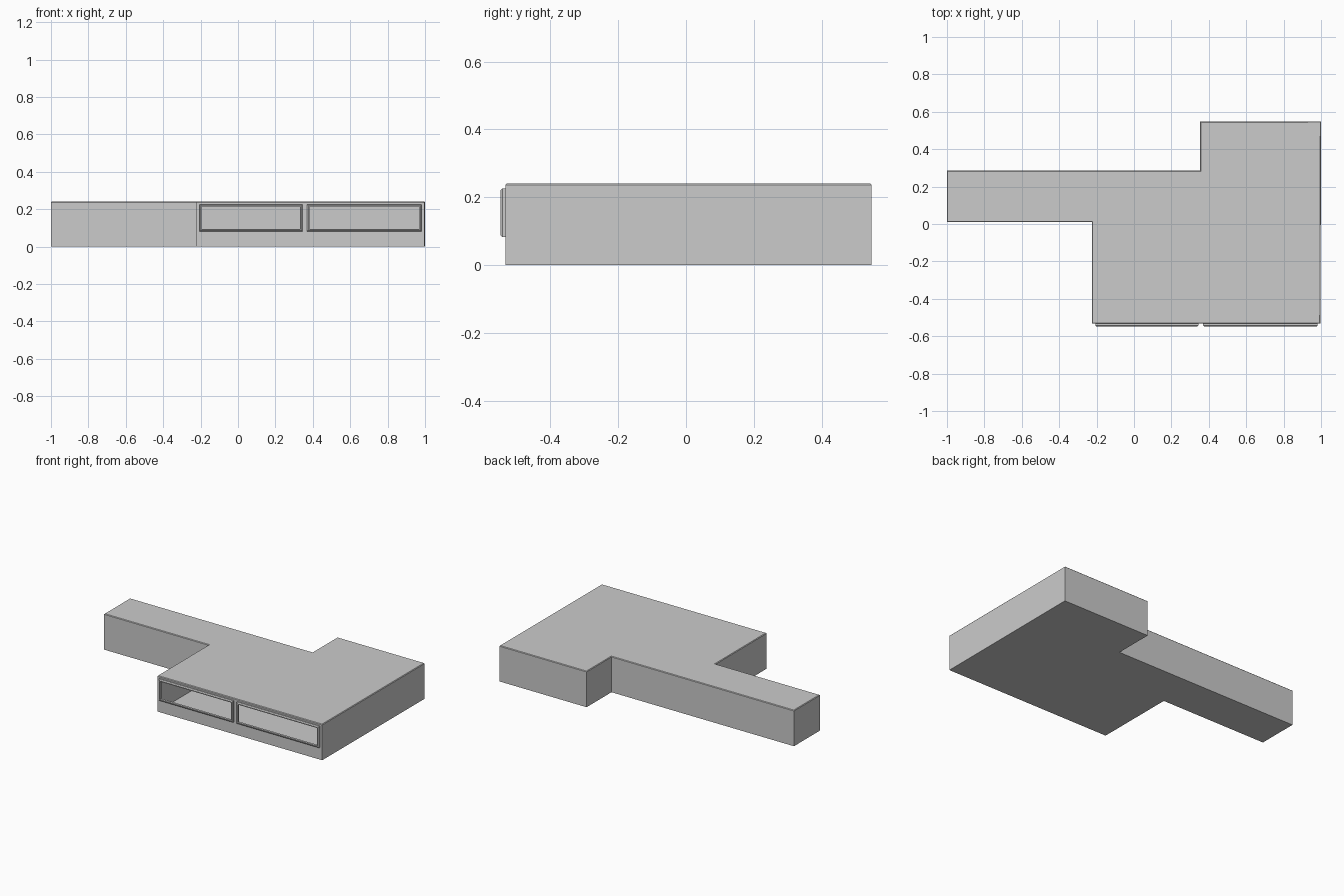
import bpy
import bmesh
from mathutils import Vector

if "Cube" in bpy.data.objects:
    bpy.data.objects.remove(bpy.data.objects["Cube"])

H = 0.24          # wall height
EDGE = 0.004      # small chamfer round the roof
FRONT = -0.533    # plane of the front wall
LIP = 0.012       # width of the door frames
Z0, Z1 = 0.082, 0.226
DOORS = [(-0.207, 0.344), (0.370, 0.982)]
PLAN = [(-0.225, FRONT), (0.997, FRONT), (1, 0.548), (0.353, 0.548),
        (0.353, 0.285), (-1, 0.285), (-1, 0.01), (-0.225, 0.01)]


def finish(name, bm):
    bmesh.ops.remove_doubles(bm, verts=bm.verts, dist=1e-5)
    mesh = bpy.data.meshes.new(name)
    bm.to_mesh(mesh)
    bm.free()
    obj = bpy.data.objects.new(name, mesh)
    bpy.context.collection.objects.link(obj)
    return obj


def face(bm, points):
    return bm.faces.new([bm.verts.new(p) for p in points])


def inset_plan(d):
    """Move each corner of the plan inward by d along both walls' normals."""
    pts = [Vector(p) for p in PLAN]
    out = []
    for i, p in enumerate(pts):
        a = (p - pts[i - 1]).normalized()
        b = (pts[(i + 1) % len(pts)] - p).normalized()
        out.append(p - d * Vector((a.y + b.y, -a.x - b.x)))
    return out


# Hollow walls (front wall is made separately), chamfer, roof and floor
bm = bmesh.new()
top = inset_plan(EDGE)
n = len(PLAN)
for i in range(n):
    j = (i + 1) % n
    p, q = PLAN[i], PLAN[j]
    if i > 0:
        face(bm, [(*p, 0), (*q, 0), (*q, H - EDGE), (*p, H - EDGE)])
    face(bm, [(*p, H - EDGE), (*q, H - EDGE), (*top[j], H), (*top[i], H)])
face(bm, [(*p, H) for p in top])
face(bm, [(*p, 0) for p in reversed(PLAN)])
finish("building_shell", bm)

# Front wall: grid of panels with the two door openings left out
bm = bmesh.new()
xs = [PLAN[0][0]]
for a, b in DOORS:
    xs += [a + LIP, b - LIP]
xs.append(PLAN[1][0])
zs = [0, Z0 + LIP, Z1 - LIP, H - EDGE]
for i in range(len(xs) - 1):
    for k in range(3):
        if i % 2 == 1 and k == 1:
            continue
        face(bm, [(xs[i], FRONT, zs[k]), (xs[i + 1], FRONT, zs[k]),
                  (xs[i + 1], FRONT, zs[k + 1]), (xs[i], FRONT, zs[k + 1])])
finish("front_wall", bm)

# Door frames: bevelled profile of (inset, y) swept round each opening
PROFILE = [(0, FRONT), (0, -0.542), (0.006, -0.548), (LIP, -0.548), (LIP, FRONT)]
for name, (a, b) in zip(("left_door_frame", "right_door_frame"), DOORS):
    bm = bmesh.new()
    rings = [[(a + d, y, Z0 + d), (b - d, y, Z0 + d),
              (b - d, y, Z1 - d), (a + d, y, Z1 - d)] for d, y in PROFILE]
    for r, s in zip(rings, rings[1:]):
        for i in range(4):
            j = (i + 1) % 4
            face(bm, [r[i], r[j], s[j], s[i]])
    finish(name, bm)
